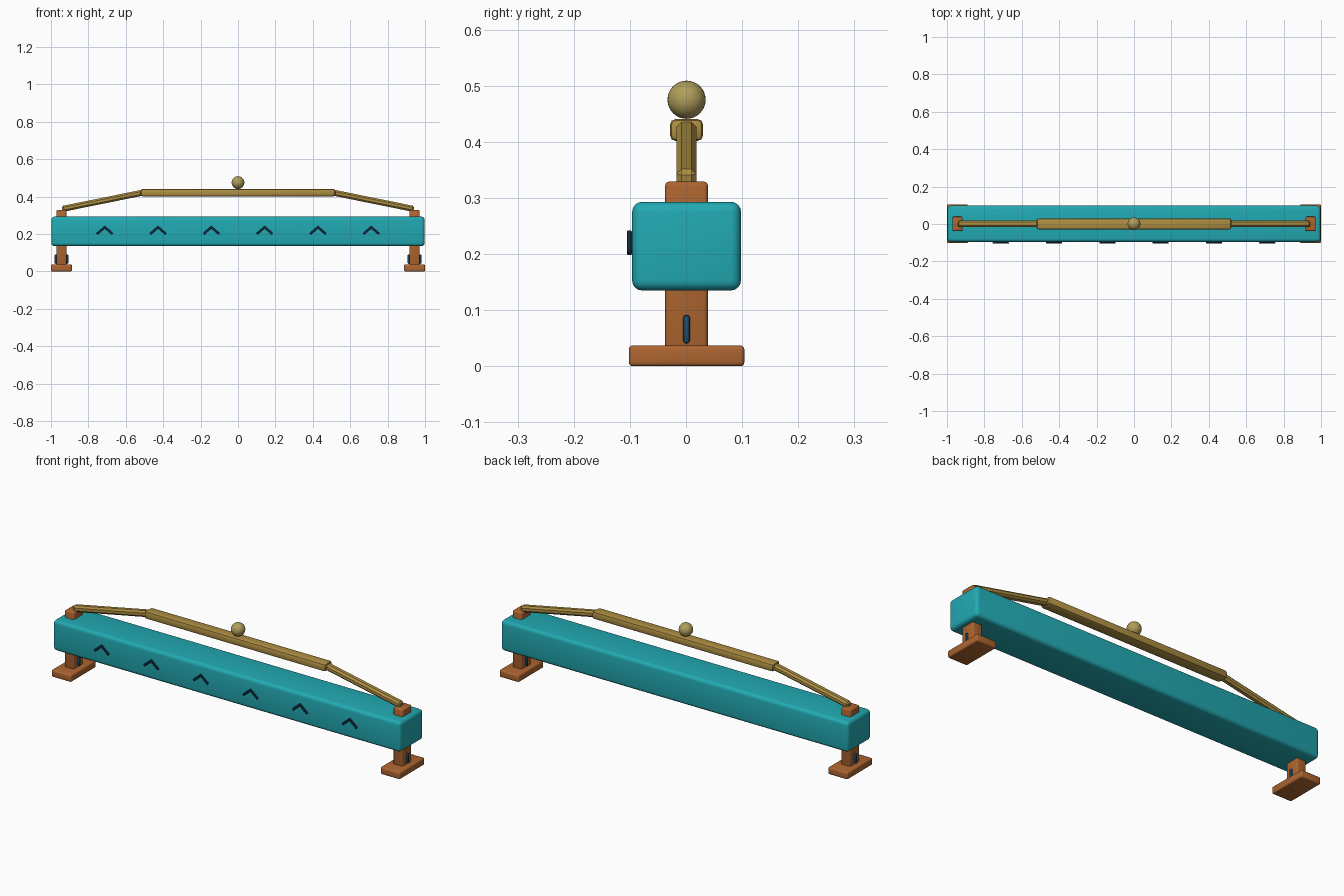
import bpy
import math
from mathutils import Vector

cube = bpy.data.objects.get("Cube")
if cube:
    bpy.data.objects.remove(cube, do_unlink=True)


def make_material(name, rgb):
    mat = bpy.data.materials.new(name)
    mat.use_nodes = True
    mat.diffuse_color = (*rgb, 1)
    mat.node_tree.nodes["Principled BSDF"].inputs["Base Color"].default_value = (*rgb, 1)
    return mat


TEAL = make_material("teal", (0.016, 0.40, 0.45))
BROWN = make_material("rust brown", (0.42, 0.13, 0.03))
GOLD = make_material("dull gold", (0.42, 0.27, 0.055))
OLIVE = make_material("olive gold", (0.43, 0.34, 0.10))
NAVY = make_material("dark navy", (0.008, 0.032, 0.08))
BLUE = make_material("steel blue", (0.012, 0.08, 0.17))
MID_Y = 0.001


def smooth(obj):
    bpy.ops.object.select_all(action='DESELECT')
    obj.select_set(True)
    bpy.context.view_layer.objects.active = obj
    bpy.ops.object.shade_smooth_by_angle(angle=math.radians(35))


def block(name, centre, size, mat, bevel, segments=3, tilt=0):
    """Rounded box, tilted about the y axis."""
    bpy.ops.mesh.primitive_cube_add(size=1, location=centre, rotation=(0, tilt, 0))
    obj = bpy.context.object
    obj.name = name
    obj.scale = size
    bpy.ops.object.transform_apply(location=False, rotation=False, scale=True)
    mod = obj.modifiers.new("rounded edges", 'BEVEL')
    mod.width = bevel
    mod.segments = segments
    bpy.ops.object.modifier_apply(modifier=mod.name)
    obj.data.materials.append(mat)
    smooth(obj)
    return obj


def bar(name, start, end, depth, thick, mat, bevel, segments=1):
    """Rounded box running between two points in the xz plane."""
    a, b = Vector(start), Vector(end)
    d = b - a
    return block(name, (a + b) / 2, (d.length, depth, thick), mat, bevel,
                 segments, -math.atan2(d.z, d.x))


# Long main beam
block("main_beam", (0, MID_Y, 0.214), (1.996, 0.194, 0.158), TEAL, 0.018, 4)

# Feet, posts, pins and sloping arms at both ends
for side, label in ((-1, "right"), (1, "left")):
    x = side * 0.944
    block(f"{label}_foot", (x, MID_Y, 0.0185), (0.112, 0.206, 0.037), BROWN, 0.007)
    block(f"{label}_post", (x, MID_Y, 0.175), (0.054, 0.076, 0.308), BROWN, 0.007)
    block(f"{label}_pin", (x, MID_Y, 0.066), (0.074, 0.012, 0.051), BLUE, 0.0055, 2)
    bar(f"{label}_arm", (side * 0.94, MID_Y, 0.334), (side * 0.51, MID_Y, 0.421),
        0.036, 0.032, GOLD, 0.009)

# Raised centre rail with a ball on top
block("centre_rail", (0, MID_Y, 0.421), (1.04, 0.059, 0.039), GOLD, 0.010, 2)
bpy.ops.mesh.primitive_uv_sphere_add(segments=32, ring_count=16, radius=0.034,
                                     location=(0, MID_Y, 0.475))
ball = bpy.context.object
ball.name = "top_ball"
ball.data.materials.append(OLIVE)
smooth(ball)

# Row of chevrons along the front
for i in range(6):
    x = (i - 2.5) * 0.285
    for side, label in ((-1, "right"), (1, "left")):
        bar(f"chevron_{i + 1}_{label}", (x + side * 0.041, -0.101, 0.201),
            (x - side * 0.003, -0.101, 0.239), 0.009, 0.011, NAVY, 0.002)
